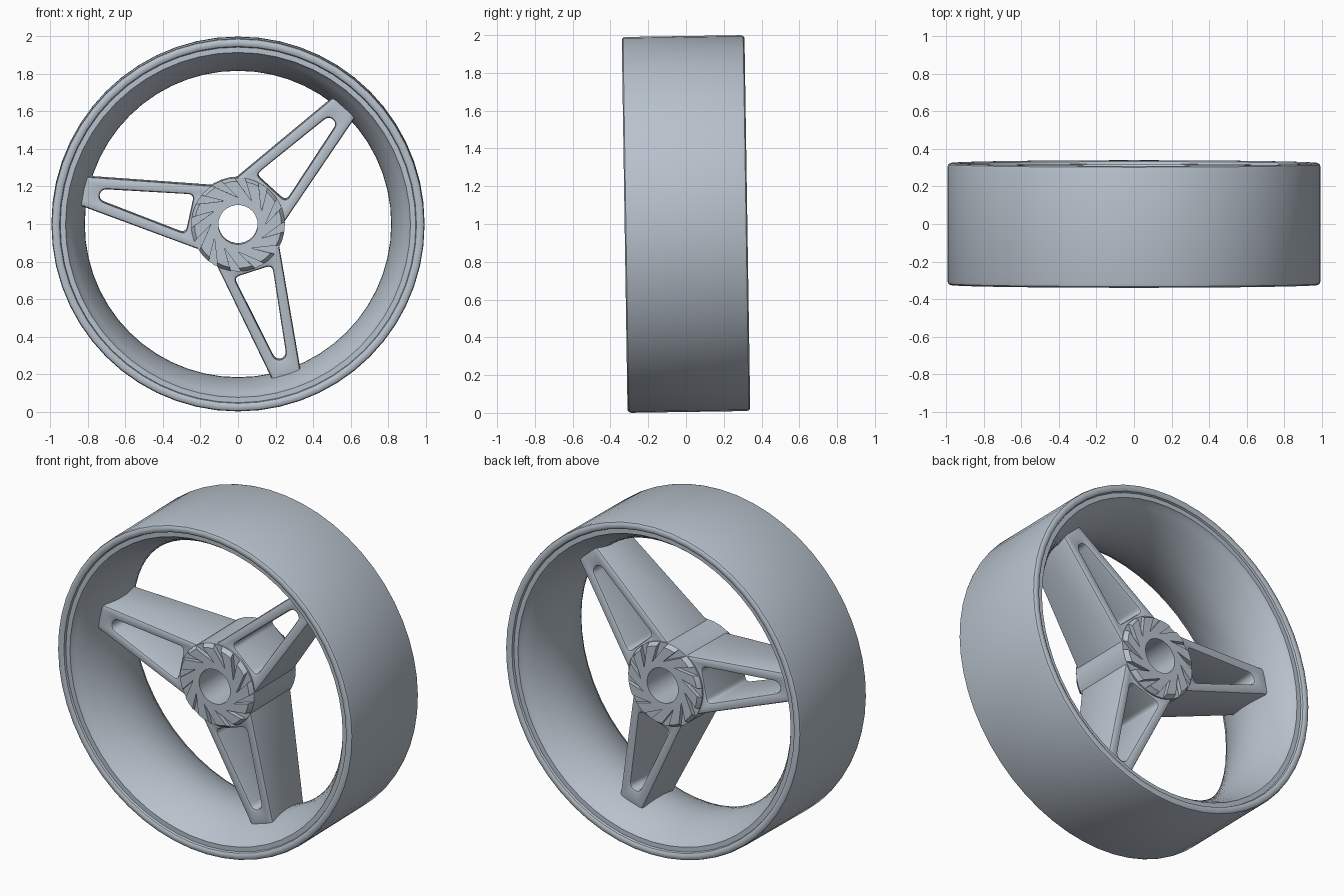
import bpy, bmesh, math
from mathutils import Matrix, Vector

if "Cube" in bpy.data.objects:
    bpy.data.objects.remove(bpy.data.objects["Cube"])

metal = bpy.data.materials.new("pale_blue_grey_metal")
metal.diffuse_color = (0.48, 0.54, 0.61, 1)
metal.use_nodes = True
metal.node_tree.nodes["Principled BSDF"].inputs["Base Color"].default_value = metal.diffuse_color

# whole wheel leans slightly about x and is lifted on to the ground
PLACE = Matrix.Translation((0, 0, 1.0)) @ Matrix.Rotation(0.0155, 4, 'X')


def finish(name, rings):
    """Join closed rings of points into one closed tube-like solid."""
    bm = bmesh.new()
    vs = [[bm.verts.new(p) for p in ring] for ring in rings]
    n, m = len(vs), len(vs[0])
    for i in range(n):
        a, b = vs[i], vs[(i + 1) % n]
        for j in range(m):
            k = (j + 1) % m
            bm.faces.new((a[j], a[k], b[k], b[j]))
    bmesh.ops.recalc_face_normals(bm, faces=bm.faces)
    me = bpy.data.meshes.new(name)
    bm.to_mesh(me)
    bm.free()
    me.materials.append(metal)
    ob = bpy.data.objects.new(name, me)
    bpy.context.collection.objects.link(ob)
    ob.matrix_world = PLACE
    return ob


def smooth(ob):
    bpy.ops.object.select_all(action='DESELECT')
    ob.select_set(True)
    bpy.context.view_layer.objects.active = ob
    bpy.ops.object.shade_smooth_by_angle(angle=math.radians(35))


def lathe(name, profile, seg):
    """Spin a closed (radius, y) profile about the y axis."""
    return finish(name, [[(r * math.cos(t), y, r * math.sin(t))
                          for t in (2 * math.pi * j / seg for j in range(seg))]
                         for r, y in profile])


def rounded(corners, rad):
    """Polygon with each corner rounded by a short curve."""
    out, n = [], len(corners)
    for i in range(n):
        c = Vector(corners[i])
        a = c + (Vector(corners[i - 1]) - c).normalized() * rad
        b = c + (Vector(corners[(i + 1) % n]) - c).normalized() * rad
        for s in range(6):
            t = s / 5
            out.append(a * (1 - t) ** 2 + c * 2 * t * (1 - t) + b * t * t)
    return out


# rim: rounded lip, small step, then a bore that narrows to the middle
half = [(0.995, 0.305), (0.991, 0.318), (0.98, 0.325), (0.963, 0.325),
        (0.952, 0.318), (0.948, 0.305), (0.92, 0.305), (0.913, 0.29)]
bore = [(0.817 + 0.085 * (y / 0.28) ** 2, y)
        for y in (0.27 - 0.045 * i for i in range(13))]
smooth(lathe("rim", half + bore + [(r, -y) for r, y in reversed(half)], 56))

# spokes: three tapered frames with a long triangular window
def depth(u):
    return 0.192 - (u - 0.22) * 0.066


def quad(u0, v0, u1, v1, d):
    return [(u0 + d, -v0 + d), (u1 - d, -v1 + d), (u1 - d, v1 - d), (u0 + d, v0 - d)]


for i in range(3):
    ang = math.radians(-72.2 + 120 * i)
    c, s = math.cos(ang), math.sin(ang)
    e = 0.014
    outer, outer_in = [rounded(quad(0.13, 0.18, 0.88, 0.074, d), 0.01) for d in (0, e)]
    hole = rounded(quad(0.262, 0.108, 0.755, 0.03, 0), 0.035)
    hole_out = rounded(quad(0.262, 0.108, 0.755, 0.03, -e), 0.045)
    mid, mid_h = [rounded(quad(*q, d), rr) for q, d, rr in (
        ((0.13, 0.18, 0.88, 0.074), e * 0.3, 0.01),
        ((0.262, 0.108, 0.755, 0.03), -e * 0.3, 0.038))]
    stack = [(outer, e), (mid, e * 0.3), (outer_in, 0),
             (hole_out, 0), (mid_h, e * 0.3), (hole, e)]
    rings = [[(u * c - v * s, sg * (depth(u) - drop), u * s + v * c) for u, v in loop]
             for sg, part in ((-1, stack), (1, stack[::-1])) for loop, drop in part]
    smooth(finish("spoke_%d" % (i + 1), rings))

# hub: bored barrel with chamfered ends
hub = lathe("hub", [(0.105, -0.225), (0.232, -0.225), (0.25, -0.2), (0.25, 0.2),
                    (0.232, 0.225), (0.105, 0.225)], 36)

# swirling wedge grooves cut in both hub faces
bm = bmesh.new()
for sg in (-1, 1):
    for i in range(12):
        t0 = math.radians(30 * i)
        pts = [(0.145, 0), (0.28, 24), (0.28, 38)]
        tri = [(r * math.cos(t0 + math.radians(a)), r * math.sin(t0 + math.radians(a)))
               for r, a in pts]
        lo = [bm.verts.new((x, sg * 0.2, z)) for x, z in tri]
        hi = [bm.verts.new((x, sg * 0.26, z)) for x, z in tri]
        bm.faces.new(lo)
        bm.faces.new(hi)
        for j in range(3):
            k = (j + 1) % 3
            bm.faces.new((lo[j], lo[k], hi[k], hi[j]))
bmesh.ops.recalc_face_normals(bm, faces=bm.faces)
me = bpy.data.meshes.new("groove_cutter")
bm.to_mesh(me)
bm.free()
me.materials.append(metal)
cutter = bpy.data.objects.new("groove_cutter", me)
bpy.context.collection.objects.link(cutter)
cutter.matrix_world = PLACE
cutter.hide_render = True

mod = hub.modifiers.new("grooves", 'BOOLEAN')
mod.operation = 'DIFFERENCE'
mod.solver = 'EXACT'
mod.object = cutter
bpy.context.view_layer.update()
bpy.context.view_layer.objects.active = hub
bpy.ops.object.modifier_apply(modifier="grooves")
bpy.data.objects.remove(cutter)
smooth(hub)
